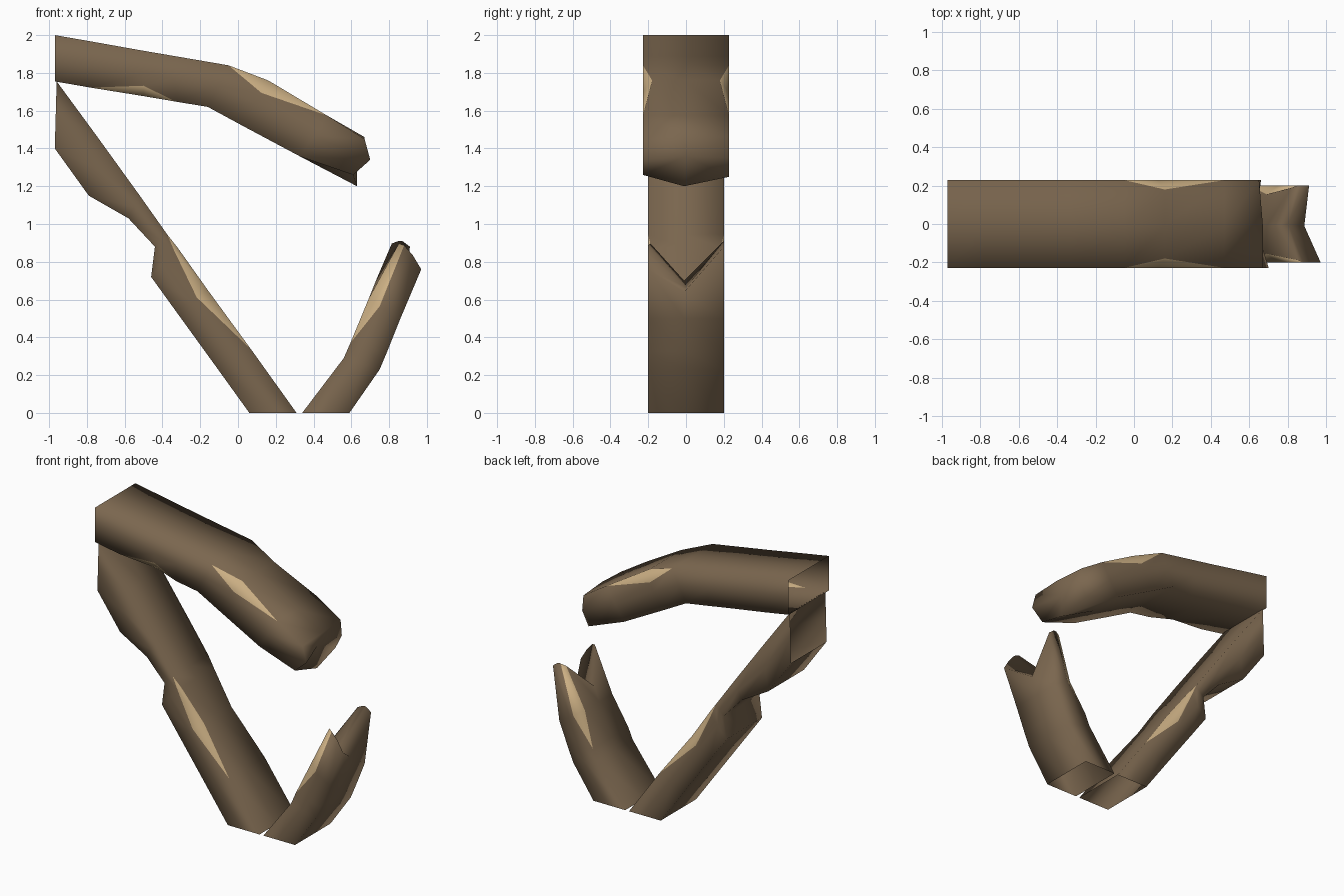
import bpy, bmesh
from mathutils import Vector

if "Cube" in bpy.data.objects:
    bpy.data.objects.remove(bpy.data.objects["Cube"])


def material(name, rgb):
    m = bpy.data.materials.new(name)
    m.diffuse_color = (*rgb, 1)
    m.use_nodes = True
    m.node_tree.nodes["Principled BSDF"].inputs["Base Color"].default_value = m.diffuse_color
    return m


BARK = material("brown_bark", (0.195, 0.133, 0.077))
CUT = material("pale_cut_wood", (0.60, 0.43, 0.23))


def pt(p, y):
    return Vector((p[0], y, p[1]))


def slide(a, b, dist):
    return a + (b - a).normalized() * dist


def ring(front, mid, back, w, ca=0.0, cb=0.0):
    """Twelve points round a beam; ca / cb shave the corners of side A / B (B: front only)."""
    fa, fs, fb = (pt(p, -w) for p in front)
    ba, bs, bb = (pt(p, w) for p in back)
    ma, mb = (pt(p, -0.01) for p in mid)
    dy = 0.65
    return [slide(fa, fs, ca), slide(fa, ma, ca * dy), ma, slide(ba, ma, ca * dy), slide(ba, bs, ca),
            bs, bb, bb, mb, slide(fb, mb, cb * dy), slide(fb, fs, cb), fs]


def beam(name, w, sections, tip=None):
    rings = []
    for a, b, ca, cb in sections:
        s = ((a[0] + b[0]) / 2, (a[1] + b[1]) / 2)
        rings.append(ring((a, s, b), (a, b), (a, s, b), w, ca, cb))
    if tip:
        rings.append(ring(tip["front"], tip["mid"], tip["back"], w, tip.get("shave", 0)))

    bm = bmesh.new()
    cache = {}

    def vert(co):
        key = tuple(round(c, 4) for c in co)
        if key not in cache:
            cache[key] = bm.verts.new(co)
        return cache[key]

    def face(points, mat):
        vs = list(dict.fromkeys(vert(p) for p in points))
        if len(vs) > 2:
            bm.faces.new(vs).material_index = mat

    # side walls, with the shaved corner strips in pale wood
    for r, q in zip(rings, rings[1:]):
        for i in range(12):
            j = (i + 1) % 12
            face((r[i], r[j], q[j], q[i]), 1 if i in (0, 3, 6, 9) else 0)
    # splintered end
    if tip:
        c = pt(tip["centre"], 0)
        q = rings[-1]
        for i in range(12):
            face((q[i], q[(i + 1) % 12], c), 0)
    bmesh.ops.recalc_face_normals(bm, faces=bm.faces[:])
    for f in bm.faces:
        f.smooth = True
    me = bpy.data.meshes.new(name)
    bm.to_mesh(me)
    bm.free()
    me.materials.append(BARK)
    me.materials.append(CUT)
    ob = bpy.data.objects.new(name, me)
    bpy.context.collection.objects.link(ob)
    return ob


# upper bent beam: open at the left, broken at the right
beam("upper_beam", 0.228, [
    ((-0.97, 2.0), (-0.97, 1.755), 0, 0),
    ((-0.78, 1.967), (-0.78, 1.722), 0, 0),
    ((-0.50, 1.917), (-0.50, 1.677), 0, 0.055),
    ((-0.33, 1.888), (-0.33, 1.648), 0, 0),
    ((-0.05, 1.84), (-0.16, 1.62), 0, 0),
    ((0.16, 1.76), (0.03, 1.517), 0.075, 0),
    ((0.47, 1.575), (0.33, 1.357), 0, 0),
], {"front": ((0.67, 1.45), (0.70, 1.34), (0.61, 1.26)),
    "mid": ((0.67, 1.46), (0.63, 1.20)),
    "back": ((0.65, 1.46), (0.66, 1.35), (0.61, 1.25)),
    "centre": (0.63, 1.36)})

# long diagonal beam with a deep notch on its lower side
beam("diagonal_beam", 0.2, [
    ((-0.96, 1.755), (-0.97, 1.40), 0, 0),
    ((-0.74, 1.455), (-0.79, 1.15), 0, 0),
    ((-0.52, 1.15), (-0.58, 1.03), 0, 0),
    ((-0.375, 0.945), (-0.44, 0.88), 0, 0),
    ((-0.32, 0.875), (-0.46, 0.72), 0.025, 0),
    ((-0.16, 0.65), (-0.33, 0.54), 0.07, 0),
    ((0.07, 0.335), (-0.12, 0.25), 0, 0),
    ((0.31, 0.0), (0.06, 0.0), 0, 0),
])

# short lower beam with a forked, broken top
beam("lower_beam", 0.2, [
    ((0.34, 0.0), (0.59, 0.0), 0, 0),
    ((0.56, 0.29), (0.75, 0.23), 0, 0),
    ((0.595, 0.37), (0.79, 0.325), 0, 0),
    ((0.69, 0.60), (0.86, 0.50), 0.07, 0),
], {"front": ((0.86, 0.91), (0.925, 0.835), (0.97, 0.76)),
    "mid": ((0.73, 0.70), (0.885, 0.64)),
    "back": ((0.82, 0.91), (0.87, 0.91), (0.91, 0.88)),
    "centre": (0.80, 0.665), "shave": 0.03})
